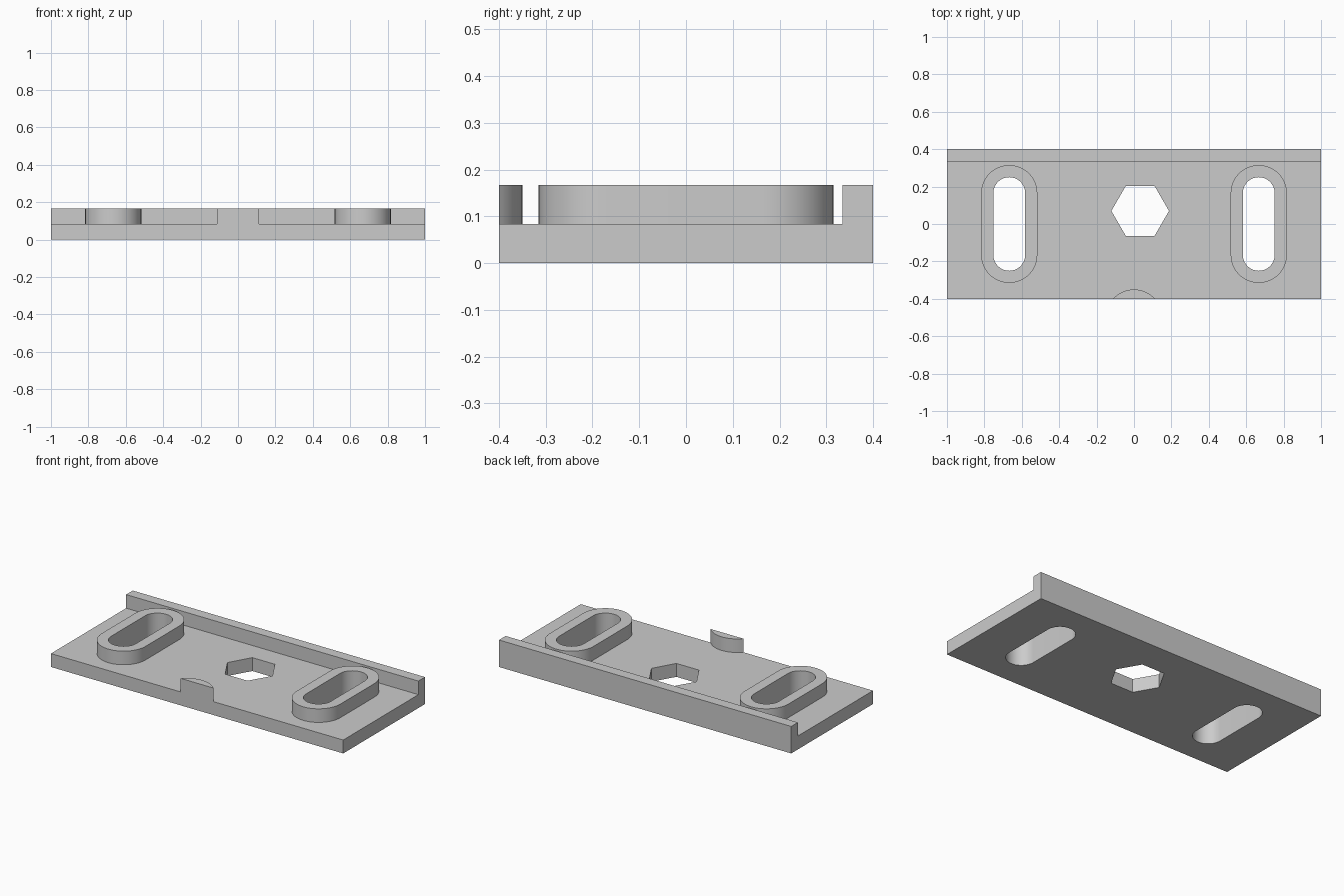
import bpy
import bmesh
import math
from mathutils import Vector

cube = bpy.data.objects.get("Cube")
if cube:
    bpy.data.objects.remove(cube, do_unlink=True)

PLATE_TOP, TOP = 0.083, 0.167
HALF_LENGTH, HALF_DEPTH = 1.0, 0.4
SLOT_X, SLOT_HALF = 0.667, 0.165

grey = bpy.data.materials.new("grey")
grey.use_nodes = True
colour = (0.6, 0.6, 0.6, 1)
grey.diffuse_color = colour
grey.node_tree.nodes["Principled BSDF"].inputs["Base Color"].default_value = colour


def extrude(name, outline, direction):
    """Solid made by sweeping a closed 3D outline along a direction."""
    bm = bmesh.new()
    face = bm.faces.new([bm.verts.new(p) for p in outline])
    swept = bmesh.ops.extrude_face_region(bm, geom=[face], use_keep_orig=True)
    moved = [v for v in swept["geom"] if isinstance(v, bmesh.types.BMVert)]
    bmesh.ops.translate(bm, verts=moved, vec=Vector(direction))
    bmesh.ops.recalc_face_normals(bm, faces=bm.faces)
    mesh = bpy.data.meshes.new(name)
    bm.to_mesh(mesh)
    bm.free()
    mesh.materials.append(grey)
    obj = bpy.data.objects.new(name, mesh)
    bpy.context.collection.objects.link(obj)
    return obj


def prism(name, points, low, high):
    return extrude(name, [(x, y, low) for x, y in points], (0, 0, high - low))


def arc(cx, cy, radius, start, end, steps):
    """Points along an arc, angles in degrees."""
    angles = [math.radians(start + (end - start) * i / steps) for i in range(steps + 1)]
    return [(cx + radius * math.cos(a), cy + radius * math.sin(a)) for a in angles]


def stadium(cx, radius):
    return (arc(cx, SLOT_HALF, radius, 0, 180, 32)
            + arc(cx, -SLOT_HALF, radius, 180, 360, 32))


def combine(target, tool, operation):
    mod = target.modifiers.new(tool.name, "BOOLEAN")
    mod.operation = operation
    mod.solver = "EXACT"
    mod.object = tool
    bpy.ops.object.select_all(action="DESELECT")
    bpy.context.view_layer.objects.active = target
    target.select_set(True)
    bpy.ops.object.modifier_apply(modifier=mod.name)
    bpy.data.objects.remove(tool, do_unlink=True)


# Plate with raised rear lip, swept along its length
profile = [(-HALF_DEPTH, 0), (HALF_DEPTH, 0), (HALF_DEPTH, TOP),
           (0.335, TOP), (0.335, PLATE_TOP), (-HALF_DEPTH, PLATE_TOP)]
body = extrude("mounting_plate", [(-HALF_LENGTH, y, z) for y, z in profile],
               (2 * HALF_LENGTH, 0, 0))

# Raised collars with slots through them
for side, x in (("left", SLOT_X), ("right", -SLOT_X)):
    combine(body, prism(side + "_collar", stadium(x, 0.15), 0.04, TOP), "UNION")
    combine(body, prism(side + "_slot", stadium(x, 0.085), -0.1, 0.3), "DIFFERENCE")

# Round-backed lug on the front edge
spread = math.degrees(math.acos(0.1 / 0.15))
lug = arc(0, -HALF_DEPTH - 0.1, 0.15, 90 - spread, 90 + spread, 24)
combine(body, prism("front_lug", lug, 0.04, TOP), "UNION")

# Hexagonal hole
hexagon = arc(0.033, 0.07, 0.154, 0, 300, 5)
combine(body, prism("hex_hole", hexagon, -0.1, 0.3), "DIFFERENCE")

body.select_set(True)
bpy.context.view_layer.objects.active = body
bpy.ops.object.shade_smooth_by_angle(angle=math.radians(30))
